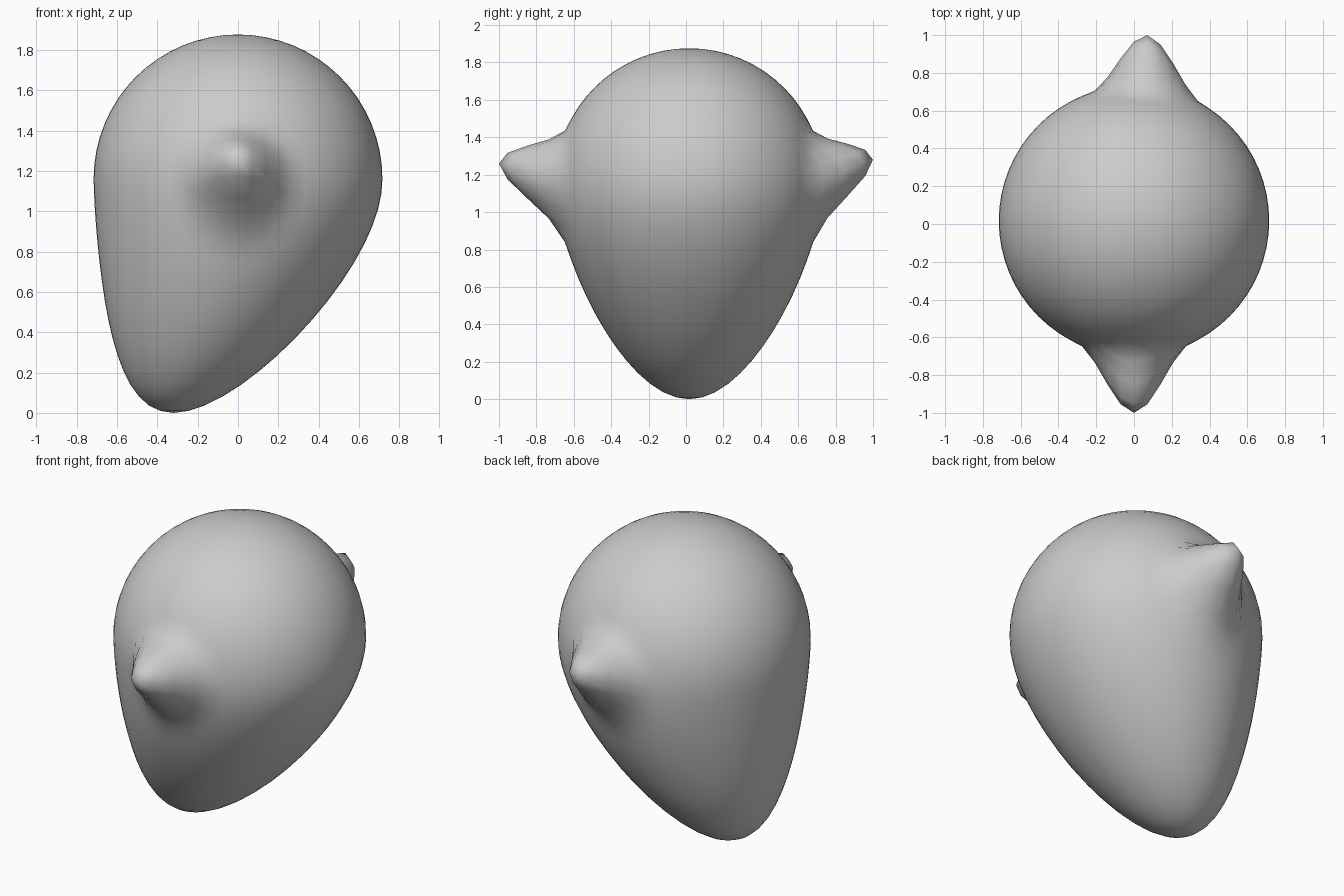
import bpy, bmesh
from mathutils import Vector

if "Cube" in bpy.data.objects:
    bpy.data.objects.remove(bpy.data.objects["Cube"])

R = 0.716                                  # radius of the starting sphere
CENTRE = Vector((0, 0.017, R + 0.444))


def soft_pull(bm, point, offset, reach):
    """Drag the surface at a point, fading smoothly out to the given reach."""
    point, offset = Vector(point), Vector(offset)
    for v in bm.verts:
        t = 1 - (v.co - point).length / reach
        if t > 0:
            v.co += offset * (3 * t * t - 2 * t ** 3)


# head: a smooth sphere
bm = bmesh.new()
bmesh.ops.create_uvsphere(bm, u_segments=64, v_segments=32, radius=R)
bmesh.ops.translate(bm, verts=bm.verts, vec=CENTRE)

# ears: one pulled from the front, one from the back slightly off centre
soft_pull(bm, (0, CENTRE.y - R, CENTRE.z), (0, -0.301, 0.10), 0.30)
soft_pull(bm, (0.07, CENTRE.y + R, CENTRE.z), (0, 0.27, 0.12), 0.30)

# chin: the bottom drawn down and to the left
soft_pull(bm, (0, CENTRE.y, CENTRE.z - R), (-0.32, 0, -0.444), 1.0)

mesh = bpy.data.meshes.new("head")
bm.to_mesh(mesh)
bm.free()
mesh.shade_smooth()
head = bpy.data.objects.new("head", mesh)
bpy.context.collection.objects.link(head)
